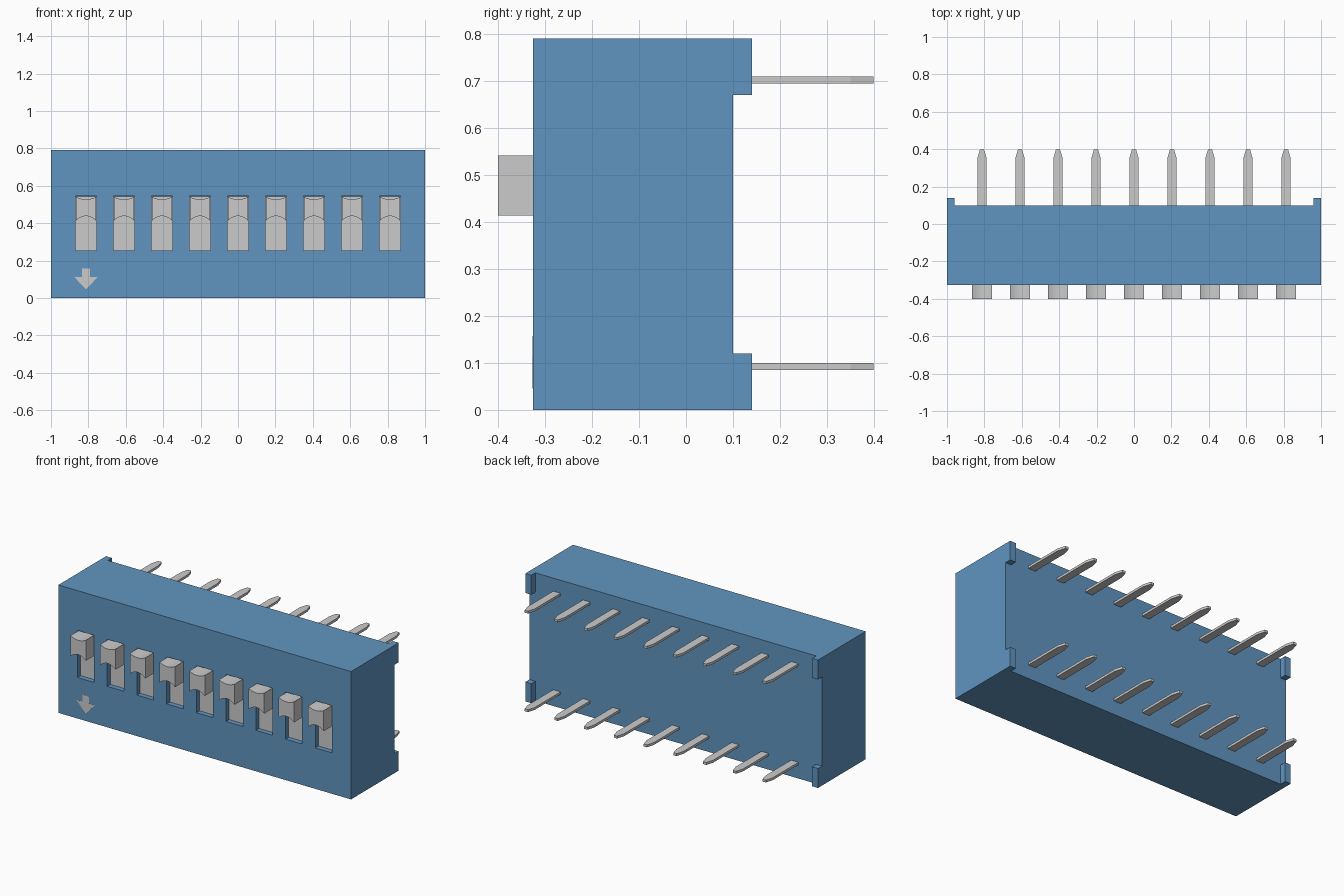
import bpy, bmesh, math

if "Cube" in bpy.data.objects:
    bpy.data.objects.remove(bpy.data.objects["Cube"])

PITCH = 0.2032
XS = [(i - 4) * PITCH for i in range(9)]
FRONT, BACK, HEIGHT = -0.325, 0.10, 0.79
FLOOR = FRONT + 0.03          # visible floor of the slots

blue = bpy.data.materials.new("blue_plastic")
blue.diffuse_color = (0.12, 0.30, 0.53, 1)
blue.use_nodes = True
blue.node_tree.nodes["Principled BSDF"].inputs["Base Color"].default_value = blue.diffuse_color


def finish(name, bm, mat=None):
    bmesh.ops.recalc_face_normals(bm, faces=bm.faces)
    me = bpy.data.meshes.new(name)
    bm.to_mesh(me)
    bm.free()
    ob = bpy.data.objects.new(name, me)
    bpy.context.collection.objects.link(ob)
    if mat:
        me.materials.append(mat)
    return ob


def prism(bm, outline, direction):
    """Extrude a closed 3D outline along a vector."""
    face = bm.faces.new([bm.verts.new(p) for p in outline])
    ext = bmesh.ops.extrude_face_region(bm, geom=[face], use_keep_orig=True)
    verts = [g for g in ext["geom"] if isinstance(g, bmesh.types.BMVert)]
    bmesh.ops.translate(bm, verts=verts, vec=direction)


def box(bm, x0, x1, y0, y1, z0, z1):
    prism(bm, [(x0, y0, z0), (x1, y0, z0), (x1, y0, z1), (x0, y0, z1)],
          (0, y1 - y0, 0))


# housing with nine slots cut in the front
bm = bmesh.new()
box(bm, -1, 1, FRONT, BACK, 0, HEIGHT)
housing = finish("housing", bm, blue)

bm = bmesh.new()
for x in XS:
    box(bm, x - 0.057, x + 0.057, FRONT - 0.1, FLOOR + 0.02, 0.253, 0.544)
cutter = finish("slot_cutter", bm, blue)
cutter.hide_render = True
cut = housing.modifiers.new("slots", 'BOOLEAN')
cut.operation = 'DIFFERENCE'
cut.solver = 'EXACT'
cut.object = cutter
bpy.context.view_layer.objects.active = housing
bpy.ops.object.modifier_apply(modifier=cut.name)
bpy.data.objects.remove(cutter)

# stand-off feet at the four back corners
bm = bmesh.new()
for x0 in (-1, 0.96):
    for z0 in (0, HEIGHT - 0.12):
        box(bm, x0, x0 + 0.04, BACK, 0.14, z0, z0 + 0.12)
finish("standoff_feet", bm, blue)

# sliders: flat plate in the slot plus a knob with hollowed top and bottom
STEPS = 10
for i, x in enumerate(XS):
    bm = bmesh.new()
    box(bm, x - 0.0565, x + 0.0565, FLOOR, FLOOR + 0.019, 0.2535, 0.5435)
    ts = [2 * k / STEPS - 1 for k in range(STEPS + 1)]
    low = [(x + 0.053 * t, -0.40, 0.414 + 0.024 * (1 - t * t)) for t in ts]
    top = [(x + 0.053 * t, -0.40, 0.541 - 0.014 * (1 - t * t)) for t in reversed(ts)]
    prism(bm, low + top, (0, FLOOR + 0.40, 0))
    ob = finish(f"slider_{i + 1}", bm)
    bpy.context.view_layer.objects.active = ob
    ob.select_set(True)
    bpy.ops.object.shade_smooth_by_angle(angle=math.radians(30))
    ob.select_set(False)

# flat pins with tapered tips, two rows
for row, z in (("lower", 0.085), ("upper", 0.694)):
    for i, x in enumerate(XS):
        bm = bmesh.new()
        half = [(0.025, BACK - 0.01), (0.025, 0.35), (0.011, 0.398)]
        outline = [(x + w, y, z) for w, y in half]
        outline += [(x - w, y, z) for w, y in reversed(half)]
        prism(bm, outline, (0, 0, 0.015))
        finish(f"{row}_pin_{i + 1}", bm)

# direction arrow below the first slider
bm = bmesh.new()
ax, ay = XS[0], FRONT - 0.001
half = [(0.022, 0.157), (0.022, 0.113), (0.064, 0.113)]
outline = [(ax + w, ay, z) for w, z in half] + [(ax, ay, 0.046)]
outline += [(ax - w, ay, z) for w, z in reversed(half)]
prism(bm, outline, (0, 0.003, 0))
finish("arrow_mark", bm)
